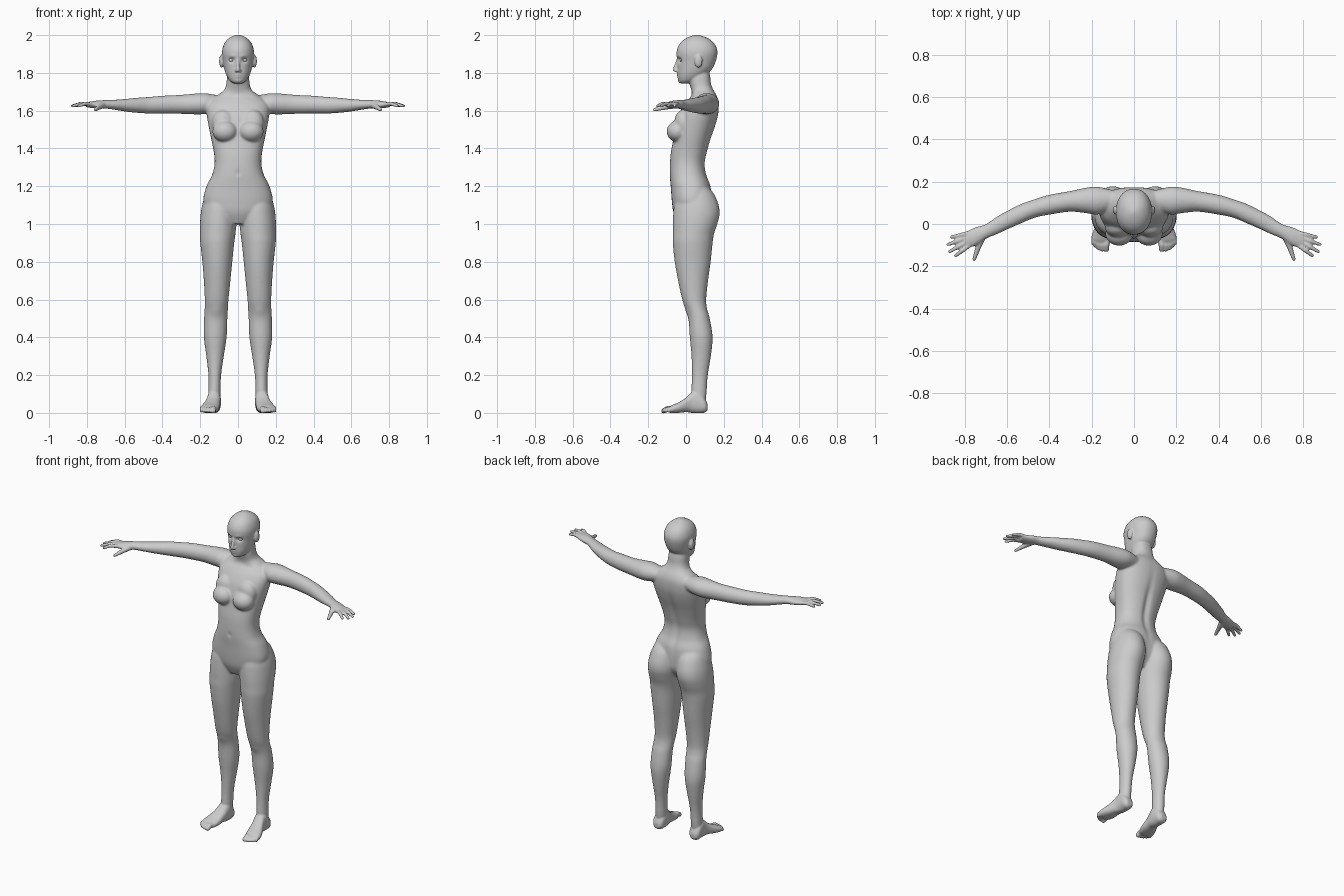
import bpy, bmesh, math
from mathutils import Vector, Matrix


def loft(bm, stations, axis, power=2.0, sides=40, sub=5):
    """Skin rounded sections. Station = (t, a0, a1, b0, b1), extents on the other two axes."""
    order = {'z': (1, 2, 0), 'x': (0, 1, 2), 'y': (1, 0, 2)}[axis]
    dense = []
    for i in range(len(stations) - 1):
        p = [stations[max(0, min(len(stations) - 1, i + k))] for k in (-1, 0, 1, 2)]
        for s in range(sub):
            u = s / sub
            dense.append([0.5 * (2 * b + (c - a) * u + (2 * a - 5 * b + 4 * c - d) * u * u
                                 + (3 * b - a - 3 * c + d) * u ** 3) for a, b, c, d in zip(*p)])
    dense.append(stations[-1])
    rings = []
    for t, a0, a1, b0, b1 in dense:
        ring = []
        for k in range(sides):
            ang = 2 * math.pi * k / sides
            c, s = math.cos(ang), math.sin(ang)
            a = (a0 + a1) / 2 + (a1 - a0) / 2 * math.copysign(abs(c) ** (2 / power), c)
            b = (b0 + b1) / 2 + (b1 - b0) / 2 * math.copysign(abs(s) ** (2 / power), s)
            co = {'z': (a, b, t), 'x': (t, a, b), 'y': (a, t, b)}[axis]
            ring.append(bm.verts.new(co))
        rings.append(ring)
    for r0, r1 in zip(rings, rings[1:]):
        for k in range(sides):
            j = (k + 1) % sides
            bm.faces.new((r0[k], r0[j], r1[j], r1[k]))
    bm.faces.new(rings[0])
    bm.faces.new(rings[-1])


def ball(bm, centre, radii):
    m = Matrix.Translation(centre) @ Matrix.Diagonal((*radii, 1))
    bmesh.ops.create_uvsphere(bm, u_segments=24, v_segments=16, radius=1, matrix=m)


def limb(bm, points, radii):
    """Chain of tapered capsules."""
    pts = [Vector(p) for p in points]
    for p, r in zip(pts, radii):
        ball(bm, p, (r, r, r))
    for p, q, r, s in zip(pts, pts[1:], radii, radii[1:]):
        d = q - p
        m = Matrix.Translation((p + q) / 2) @ d.to_track_quat('Z', 'Y').to_matrix().to_4x4()
        bmesh.ops.create_cone(bm, cap_ends=True, segments=20, radius1=r, radius2=s,
                              depth=d.length, matrix=m)


bm = bmesh.new()

# leg: z, inner x, outer x, front y, back y
loft(bm, [(1.20, .03, .15, .00, .11), (1.16, .012, .172, -.04, .148), (1.10, .004, .19, -.062, .173),
          (1.05, .003, .198, -.068, .178), (1.0, .008, .201, -.07, .166), (.95, .013, .201, -.07, .149),
          (.90, .02, .20, -.07, .141), (.80, .03, .189, -.06, .131), (.70, .04, .181, -.042, .117),
          (.60, .05, .176, -.02, .107), (.55, .053, .177, .0, .112), (.50, .056, .18, .013, .126),
          (.40, .06, .181, .02, .141), (.30, .075, .168, .029, .132), (.20, .089, .157, .031, .116),
          (.10, .093, .157, .029, .108), (.04, .095, .158, .04, .10)], 'z')

# foot: y, inner x, outer x, bottom z, top z
loft(bm, [(.115, .11, .146, .015, .045), (.098, .094, .162, .001, .08), (.06, .09, .164, -.002, .12),
          (.03, .092, .166, .0, .11), (.0, .096, .177, .004, .08), (-.04, .099, .195, .0, .055),
          (-.075, .107, .203, -.001, .04), (-.097, .118, .195, .004, .026)], 'y', 2.4)

# toes: base x, tip x, tip y, radius
for bx, tx, ty, r in [(.124, .131, -.118, .015), (.148, .151, -.120, .011), (.163, .167, -.114, .0105),
                      (.177, .181, -.104, .010), (.189, .193, -.091, .010)]:
    limb(bm, [(bx, -.06, .022), (tx, (ty - .06) / 2 - .01, .021), (tx, ty, .011)], [r, r, r * .95])

# arm and palm: x, front y, back y, bottom z, top z
loft(bm, [(.10, .07, .16, 1.60, 1.68), (.17, .045, .176, 1.583, 1.692), (.22, .05, .173, 1.58, 1.691),
          (.30, .058, .156, 1.583, 1.684), (.40, .044, .138, 1.584, 1.679), (.47, .029, .117, 1.584, 1.673),
          (.53, .004, .096, 1.588, 1.669), (.59, -.022, .067, 1.594, 1.663), (.65, -.05, .034, 1.604, 1.658),
          (.70, -.07, -.001, 1.611, 1.656), (.75, -.103, -.016, 1.612, 1.653),
          (.80, -.114, -.04, 1.617, 1.645)], 'x')

# fingers and thumb
for base, tip in [((.775, -.042), (.862, -.062)), ((.785, -.062), (.878, -.097)),
                  ((.785, -.082), (.872, -.131)), ((.778, -.101), (.843, -.150))]:
    mid = ((base[0] + tip[0]) / 2, (base[1] + tip[1]) / 2)
    limb(bm, [(*base, 1.633), (*mid, 1.637), (*tip, 1.625)], [.011, .0105, .008])
limb(bm, [(.715, -.055, 1.63), (.738, -.115, 1.617), (.755, -.166, 1.605)], [.018, .013, .009])

# breast, ear, nostril wing
ball(bm, (.07, -.045, 1.49), (.066, .058, .056))
ball(bm, (.078, -.015, 1.535), (.06, .047, .07))
ball(bm, (.087, .066, 1.862), (.013, .021, .034))
ball(bm, (.009, -.051, 1.811), (.008, .009, .008))

# mirror all the side parts
copy = bmesh.ops.duplicate(bm, geom=bm.verts[:] + bm.edges[:] + bm.faces[:])['geom']
for e in copy:
    if isinstance(e, bmesh.types.BMVert):
        e.co.x *= -1

# torso and neck: z, half width, front y, back y
torso = [(1.0, .06, -.04, .09), (1.06, .15, -.066, .13), (1.12, .184, -.075, .137), (1.2, .167, -.081, .131),
         (1.26, .137, -.086, .109), (1.32, .124, -.085, .101), (1.38, .128, -.08, .113),
         (1.45, .142, -.067, .132), (1.52, .156, -.056, .156), (1.58, .166, -.038, .171),
         (1.63, .165, -.01, .174), (1.66, .14, .013, .17), (1.685, .105, .03, .16),
         (1.71, .073, .028, .145), (1.74, .062, .019, .133), (1.78, .058, .015, .128), (1.82, .05, .02, .12)]
loft(bm, [(z, -w, w, f, b) for z, w, f, b in torso], 'z', 2.3)

# head
head = [(1.745, .022, -.03, .02), (1.757, .042, -.038, .055), (1.785, .06, -.044, .10), (1.82, .072, -.045, .138),
        (1.86, .079, -.046, .157), (1.90, .085, -.05, .166), (1.93, .082, -.046, .163), (1.96, .07, -.029, .146),
        (1.982, .05, -.002, .119), (1.996, .026, .03, .085), (2.002, .004, .054, .062)]
loft(bm, [(z, -w, w, f, b) for z, w, f, b in head], 'z', 2.15)

# nose
limb(bm, [(0, -.042, 1.875), (0, -.059, 1.816)], [.007, .011])

bmesh.ops.recalc_face_normals(bm, faces=bm.faces[:])
base_mesh = bpy.data.meshes.new("body_base")
bm.to_mesh(base_mesh)
bm.free()
base = bpy.data.objects.new("body_base", base_mesh)
bpy.context.collection.objects.link(base)

# fuse every part into one skin
rem = base.modifiers.new("fuse", 'REMESH')
rem.mode = 'VOXEL'
rem.voxel_size = 0.005
mesh = bpy.data.meshes.new_from_object(base.evaluated_get(bpy.context.evaluated_depsgraph_get()))
bpy.data.objects.remove(base)
body = bpy.data.objects.new("body", mesh)
bpy.context.collection.objects.link(body)

# sculpt strokes, mirrored: centre, radii, push
strokes = [((.034, -.04, 1.868), (.016, .03, .012), (0, .014, 0)),     # eye socket
           ((.032, -.045, 1.888), (.02, .02, .007), (0, -.003, 0)),    # brow
           ((0, -.045, 1.792), (.018, .02, .005), (0, -.006, 0)),      # upper lip
           ((0, -.045, 1.778), (.016, .02, .005), (0, -.005, 0)),      # lower lip
           ((0, -.04, 1.757), (.018, .02, .01), (0, -.004, 0)),        # chin
           ((0, -.085, 1.27), (.008, .03, .012), (0, .009, 0)),        # navel
           ((0, .12, 1.38), (.018, .07, .18), (0, -.013, 0)),          # spine groove
           ((.06, .01, 1.672), (.035, .03, .008), (0, .006, 0)),       # collarbone hollow
           ((.115, .0, .54), (.03, .03, .035), (0, -.006, 0))]         # kneecap
for v in mesh.vertices:
    x, y, z = abs(v.co.x), v.co.y, v.co.z
    for (cx, cy, cz), (rx, ry, rz), push in strokes:
        d = ((x - cx) / rx) ** 2 + ((y - cy) / ry) ** 2 + ((z - cz) / rz) ** 2
        if d < 6:
            v.co += Vector(push) * math.exp(-d)

# strong smoothing on trunk and limbs, light smoothing on the detailed ends
group = body.vertex_groups.new(name="trunk")
group.add([v.index for v in mesh.vertices if .13 < v.co.z < 1.74 and abs(v.co.x) < .68], 1.0, 'REPLACE')
soft = body.modifiers.new("soft_trunk", 'SMOOTH')
soft.factor, soft.iterations, soft.vertex_group = .5, 18, "trunk"
fine = body.modifiers.new("soft_all", 'SMOOTH')
fine.factor, fine.iterations = .5, 3
mesh.polygons.foreach_set("use_smooth", [True] * len(mesh.polygons))

# eyeballs
for side, label in ((1, "left"), (-1, "right")):
    bm = bmesh.new()
    ball(bm, (side * .034, -.019, 1.868), (.015, .014, .012))
    for f in bm.faces:
        f.smooth = True
    eye_mesh = bpy.data.meshes.new(label + "_eye")
    bm.to_mesh(eye_mesh)
    bm.free()
    bpy.context.collection.objects.link(bpy.data.objects.new(label + "_eye", eye_mesh))
